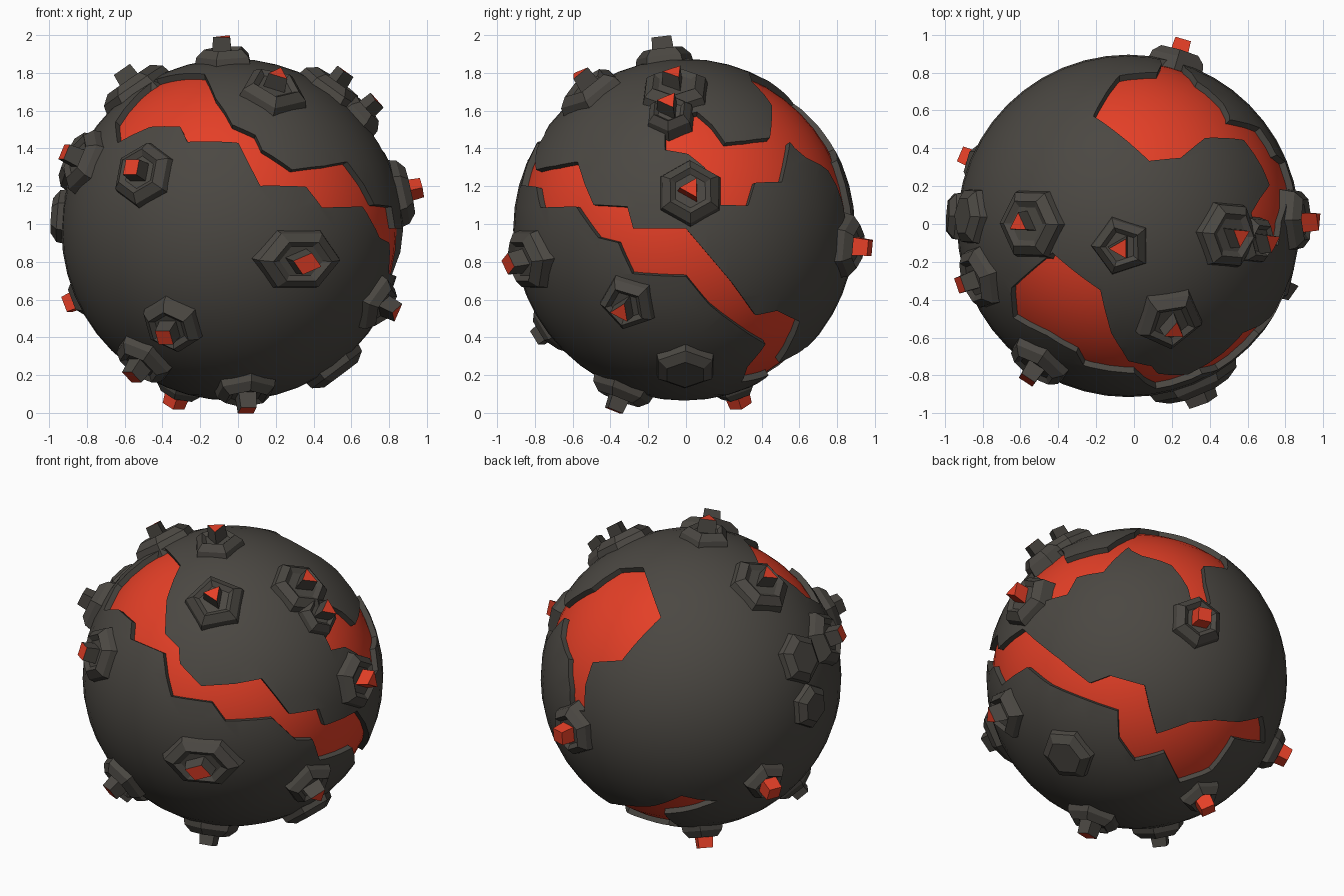
import bpy, bmesh, math
from mathutils import Vector

if "Cube" in bpy.data.objects:
    bpy.data.objects.remove(bpy.data.objects["Cube"])

R = 0.905                              # planet radius
C = Vector((-0.03, -0.01, 0.97))       # planet centre


def material(name, rgb):
    m = bpy.data.materials.new(name)
    m.diffuse_color = (*rgb, 1)
    m.use_nodes = True
    m.node_tree.nodes["Principled BSDF"].inputs["Base Color"].default_value = m.diffuse_color
    return m


ROCK = material("dark rock", (0.07, 0.064, 0.055))
LAVA = material("red lava", (0.78, 0.05, 0.02))


# Sighting helper: direction from the planet centre to a spot seen in a view
def view(azimuth, elevation, cx, cy, scale):
    a, e = math.radians(azimuth), math.radians(elevation)
    right = Vector((math.cos(a), math.sin(a), 0))
    toward = Vector((math.sin(a) * math.cos(e), -math.cos(a) * math.cos(e), math.sin(e)))
    up = toward.cross(right)

    def spot(px, py):
        u, v = (px - cx) / scale, (cy - py) / scale
        w = math.sqrt(max(0.0, R * R - u * u - v * v))
        return (right * u + up * v + toward * w).normalized()
    return spot


F = view(0, 0, 232, 230, 189)          # front
S = view(90, 0, 684, 230, 189)         # right side
T = view(0, 90, 1129, 227, 189)        # top
V = view(140, -25, 1137, 680, 166)     # back right, from below


def finish(name, bm, mats):
    bmesh.ops.recalc_face_normals(bm, faces=bm.faces)
    me = bpy.data.meshes.new(name)
    bm.to_mesh(me)
    bm.free()
    for m in mats:
        me.materials.append(m)
    ob = bpy.data.objects.new(name, me)
    bpy.context.collection.objects.link(ob)
    return ob


def ball(name, radius, mat):
    bm = bmesh.new()
    bmesh.ops.create_uvsphere(bm, u_segments=48, v_segments=24, radius=radius)
    ob = finish(name, bm, [mat])
    ob.location = C
    return ob


def select(ob):
    bpy.ops.object.select_all(action='DESELECT')
    ob.select_set(True)
    bpy.context.view_layer.objects.active = ob


# Radial wedge strip that opens a crack in the crust
def crack_cutter(name, pairs):
    bm = bmesh.new()
    rows = [[bm.verts.new(d * r) for d in (a, b) for r in (0.6, 1.3)] for a, b in pairs]
    for p, q in zip(rows, rows[1:]):
        for i, j in ((0, 1), (1, 3), (3, 2), (2, 0)):
            bm.faces.new((p[i], p[j], q[j], q[i]))
    for e in (rows[0], rows[-1]):
        bm.faces.new((e[0], e[1], e[3], e[2]))
    ob = finish(name, bm, [ROCK])
    ob.location = C
    ob.hide_render = True
    return ob


front_crack = [
    (T(1053, 254), T(1012, 289)), (F(204, 74), F(117, 143)), (F(215, 98), F(150, 127)),
    (F(225, 112), F(180, 127)), (F(232, 125), F(187, 142)), (F(255, 135), F(238, 143)),
    (F(262, 150), F(249, 165)), (F(292, 170), F(260, 186)), (F(325, 166), F(306, 187)),
    (F(347, 162), F(322, 208)), (S(593, 205), S(576, 207)), (S(627, 207), S(598, 238)),
    (S(633, 229), S(618, 243)), (S(660, 229), S(632, 274)), (S(686, 229), S(686, 277)),
    (V(1060, 672), V(1050, 697)), (V(1090, 697), V(1085, 713)), (V(1110, 690), V(1118, 725)),
    (V(1145, 700), V(1119, 752)), (V(1150, 722), V(1135, 773)), (V(1157, 747), V(1165, 765)),
    (V(1190, 735), V(1180, 792)), (V(1215, 732), V(1212, 780)), (V(1240, 732), V(1235, 748)),
    (V(1263, 724), V(1265, 748)),
]
back_crack = [
    (V(1192, 615), V(1211, 615)), (V(1188, 598), V(1206, 592)), (V(1172, 575), V(1204, 574)),
    (V(1142, 565), V(1228, 575)), (S(795, 148), T(1094, 117)), (S(790, 142), T(1150, 162)),
    (S(786, 165), S(752, 82)), (S(782, 182), S(772, 105)), (S(755, 183), S(770, 138)),
    (S(748, 206), S(745, 141)), (S(718, 205), S(725, 143)), (S(705, 168), S(712, 125)),
    (S(688, 154), S(697, 112)), (S(665, 150), S(665, 120)),
]

# Molten core and the cracked crust over it
core = ball("lava_core", R - 0.035, LAVA)
crust = ball("rock_crust", R, ROCK)
select(crust)
for label, pairs in (("front_crack_cutter", front_crack), ("back_crack_cutter", back_crack)):
    cutter = crack_cutter(label, pairs)
    bpy.context.view_layer.update()
    mod = crust.modifiers.new("crack", 'BOOLEAN')
    mod.operation, mod.solver, mod.object = 'DIFFERENCE', 'EXACT', cutter
    mod.use_self = True
    bpy.ops.object.modifier_apply(modifier=mod.name)
    bpy.data.objects.remove(cutter)
for ob in (core, crust):
    select(ob)
    bpy.ops.object.shade_smooth_by_angle(angle=math.radians(25))


# Stepped volcano: faceted mound, sunken crater and a spike with a lava tip
def volcano(name, d, r, sides=6, spike="tip", stretch=1.0, spike_sides=4, turn=0.0):
    d = Vector(d).normalized()
    tx = (Vector((0, 0, 1)) if abs(d.z) < 0.95 else Vector((0, 1, 0))).cross(d).normalized()
    ty = d.cross(tx)
    bm = bmesh.new()

    def tower(profile, n, caps):
        rings = []
        for rad, h in profile:
            angles = [turn + 2 * math.pi * (i + 0.5) / n for i in range(n)]
            rings.append([bm.verts.new(d * (R + h) + tx * math.cos(a) * rad * stretch
                                       + ty * math.sin(a) * rad) for a in angles])
        for p, q in zip(rings, rings[1:]):
            for i in range(n):
                f = bm.faces.new((p[i], p[(i + 1) % n], q[(i + 1) % n], q[i]))
                f.material_index = 1 if caps == "red" else 0
        bm.faces.new(rings[0][::-1])
        bm.faces.new(rings[-1]).material_index = 0 if caps == "none" else 1

    if spike == "none":
        tower([(r, -0.06), (r * 0.92, 0.02), (r * 0.62, 0.055)], sides, "none")
    else:
        tower([(r, -0.06), (r * 0.9, 0.02), (r * 0.65, 0.06), (r * 0.48, 0.04)], sides, "none")
        s = 0.06
        tower([(s * 1.2, 0.0), (s, 0.125)], spike_sides, spike)
    finish(name, bm, [ROCK, LAVA]).location = C


# Upper volcanoes
volcano("top_volcano", T(1122, 247), 0.17, 5, spike_sides=3)
volcano("front_top_volcano", T(1170, 320), 0.20, 5, spike_sides=3)
volcano("left_top_volcano", T(1032, 225), 0.21, 6, spike_sides=3)
volcano("ridge_volcano_upper", T(1228, 236), 0.20, 6, spike_sides=3)
volcano("ridge_volcano_lower", S(670, 116), 0.14, 6, spike_sides=3)
volcano("front_left_volcano", F(143, 175), 0.19, 6, spike_sides=4)
volcano("left_volcano", (-0.80, -0.28, 0.37), 0.19, 6)
volcano("left_mound_upper", (-0.82, 0.05, 0.36), 0.17, 6, spike="none")
volcano("left_mound_lower", (-0.89, 0.05, 0.07), 0.15, 6, spike="none")

# Middle volcanoes
volcano("front_slot_volcano", F(298, 260), 0.185, 6, stretch=1.4, turn=math.pi / 6)
volcano("right_volcano", S(690, 193), 0.19, 6, spike="red", spike_sides=3)
volcano("right_low_volcano", S(628, 303), 0.17, 5, spike_sides=3)
volcano("back_volcano", (0.27, 0.92, -0.09), 0.18, 6, spike="red")

# Lower volcanoes
volcano("right_low_mound", S(685, 367), 0.18, 6, spike="none")
volcano("front_low_volcano", F(172, 325), 0.18, 6)
volcano("left_low_volcano", (-0.47, -0.36, -0.69), 0.18, 6)
volcano("back_left_volcano", (-0.84, 0.36, -0.38), 0.15, 5, spike="red")
volcano("bottom_back_volcano", (-0.29, 0.28, -0.87), 0.14, 5, spike="red")
volcano("bottom_front_volcano", (0.07, -0.33, -0.85), 0.18, 6)
